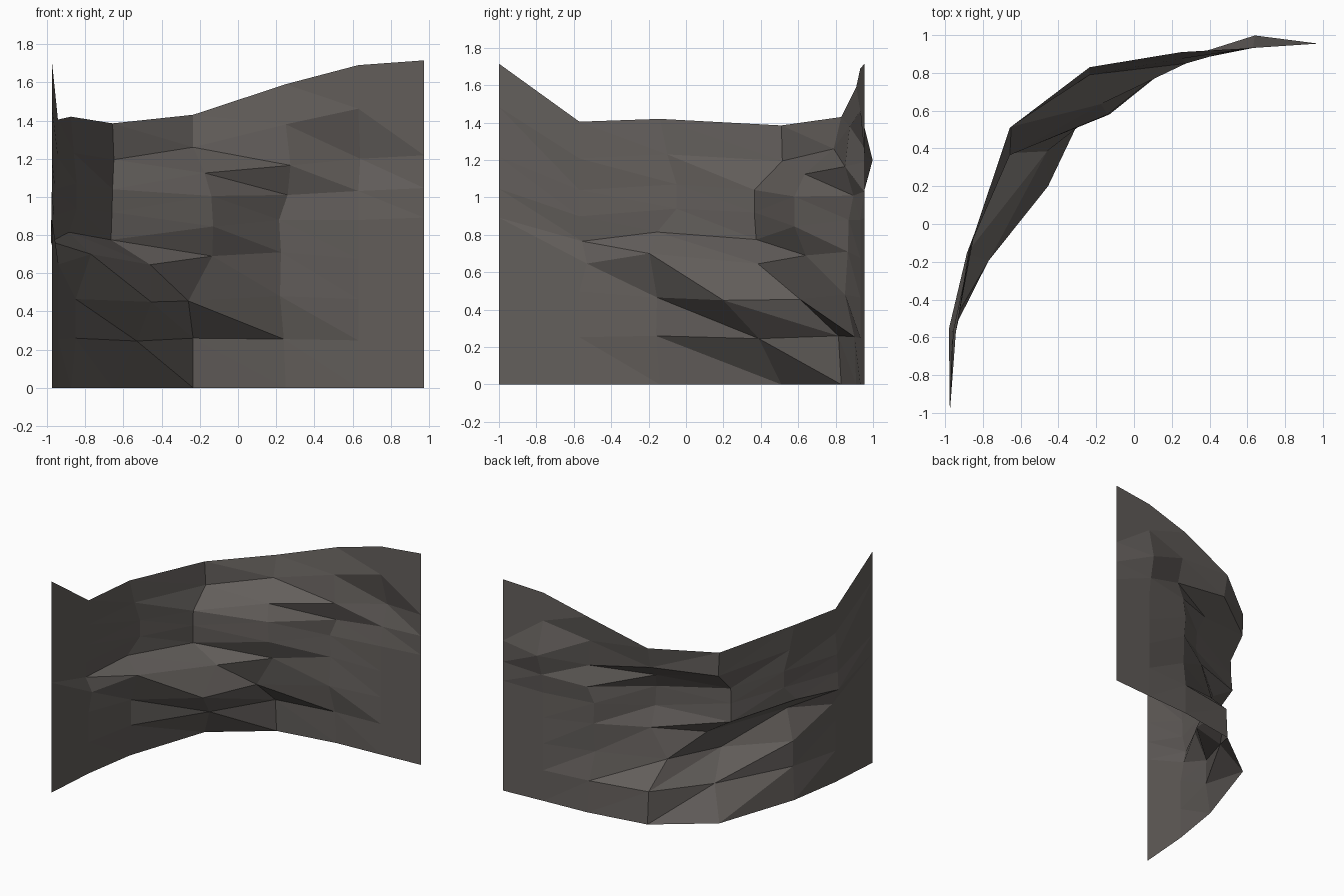
import bpy, bmesh

# Plan of the curved cliff: (x, y, top height) from the left end to the right end
plan = [(-.975, -1, 1.715), (-.943, -.57, 1.405), (-.875, -.14, 1.42), (-.657, .51, 1.385),
        (-.235, .83, 1.43), (.25, .91, 1.59), (.63, .932, 1.69), (.975, .955, 1.715)]

# Smooth outer columns: ledge heights as fractions of the top
fractions = [.865, .71, .61, .52, .40, .275, .147]
inner_left = [.86, .74, .64, .545, .46, .355, .18]

# Craggy middle columns: cross-sections from top ledge to bottom ledge
crags = {
    2: [(-.86, -.1, 1.23), (-.845, -.05, 1.07), (-.845, -.05, .94), (-.885, -.155, .815),
        (-.77, -.195, .70), (-.85, -.155, .465), (-.85, -.16, .26)],
    3: [(-.65, .515, 1.195), (-.657, .365, 1.04), (-.66, .365, .92), (-.665, .375, .775),
        (-.46, .385, .645), (-.455, .2, .45), (-.53, .39, .245)],
    4: [(-.235, .79, 1.26), (-.175, .635, 1.125), (-.14, .58, 1.005), (-.13, .58, .845),
        (-.135, .64, .69), (-.26, .61, .455), (-.235, .815, .26)],
    5: [(.25, .875, 1.38), (.275, .85, 1.165), (.26, .895, 1.01), (.215, .87, .88),
        (.225, .865, .71), (.22, .85, .48), (.24, .9, .255)],
}
# Small bulges on the outer columns: (column, row) -> (dx, dy)
bulges = {(1, 2): (-.015, 0), (1, 3): (-.02, 0), (1, 4): (-.037, .015), (1, 5): (.003, .04),
          (6, 2): (.01, .066), (6, 3): (0, .02)}


def column(i):
    x, y, top = plan[i]
    if i in crags:
        middle = crags[i]
    else:
        middle = []
        for j, f in enumerate(inner_left if i == 1 else fractions, 1):
            dx, dy = bulges.get((i, j), (0, 0))
            middle.append((x + dx, y + dy, top * f))
    return [(x, y, top), *middle, (x, y, 0)]


# Cliff sheet: triangulated between neighbouring columns
bm = bmesh.new()
cols = [[bm.verts.new(p) for p in column(i)] for i in range(len(plan))]
for a, b in zip(cols, cols[1:]):
    for j in range(len(a) - 1):
        bm.faces.new((a[j], a[j + 1], b[j + 1]))
        bm.faces.new((a[j], b[j + 1], b[j]))
mesh = bpy.data.meshes.new("cliff_wall")
bm.to_mesh(mesh)
bm.free()

rock = bpy.data.materials.new("dark_grey_rock")
rock.diffuse_color = (.125, .113, .105, 1)
mesh.materials.append(rock)
wall = bpy.data.objects.new("cliff_wall", mesh)
bpy.context.collection.objects.link(wall)
